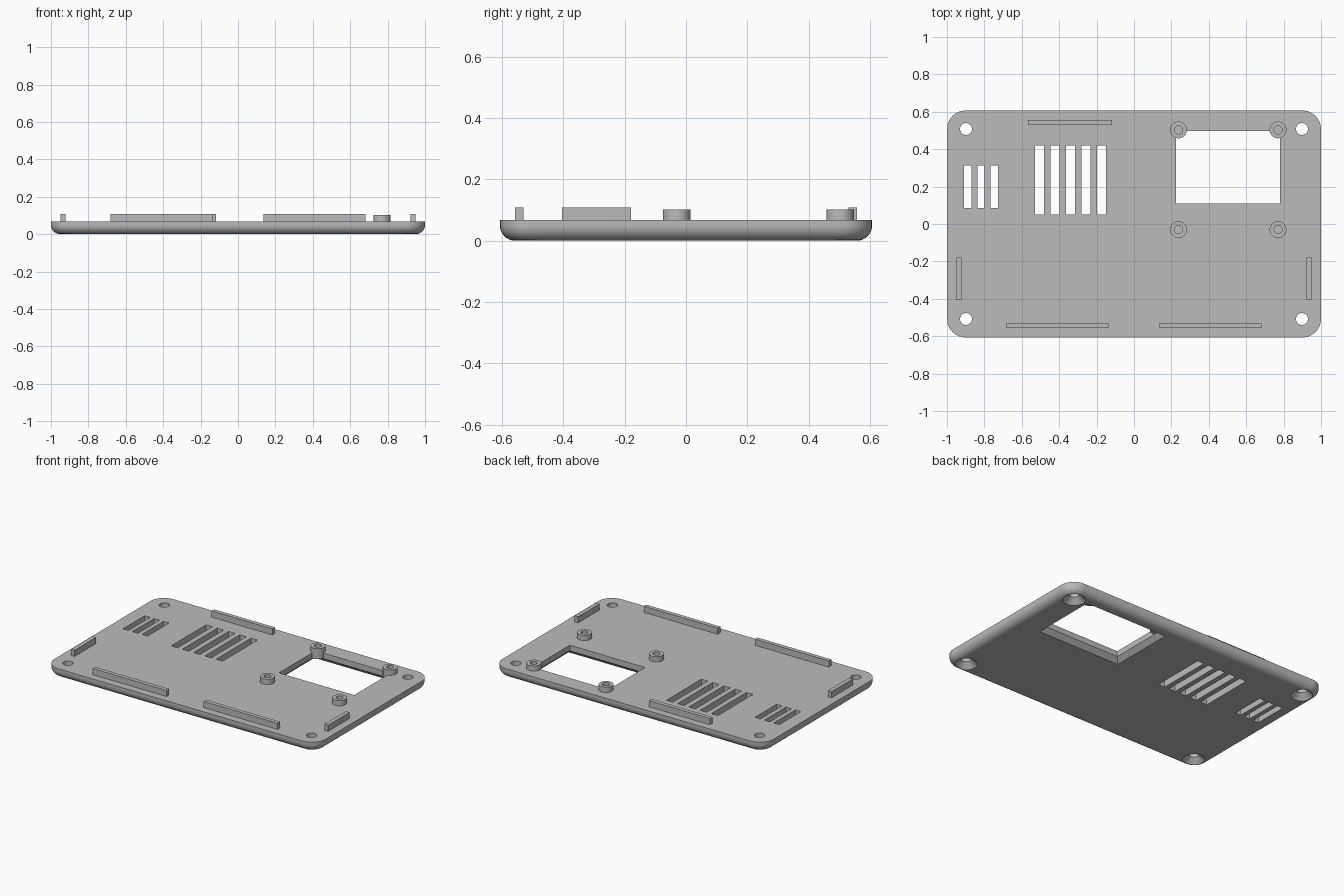
import bpy, bmesh
from math import sin, cos, pi, radians

if "Cube" in bpy.data.objects:
    bpy.data.objects.remove(bpy.data.objects["Cube"])

GREY = (0.5, 0.5, 0.5, 1)
grey = bpy.data.materials.new("plain grey plastic")
grey.use_nodes = True
grey.diffuse_color = GREY
grey.node_tree.nodes["Principled BSDF"].inputs["Base Color"].default_value = GREY

TOP = 0.067      # upper face of the plate
HALF_Y = 0.607   # half depth of the plate


def rounded_rect(hx, hy, r, z, steps=8):
    pts = []
    for i, (sx, sy) in enumerate([(1, 1), (-1, 1), (-1, -1), (1, -1)]):
        for k in range(steps + 1):
            a = (i + k / steps) * pi / 2
            pts.append((sx * (hx - r) + r * cos(a), sy * (hy - r) + r * sin(a), z))
    return pts


def rect(x0, x1, y0, y1, z, grow=0):
    x0, x1, y0, y1 = x0 - grow, x1 + grow, y0 - grow, y1 + grow
    return [(x0, y0, z), (x1, y0, z), (x1, y1, z), (x0, y1, z)]


def circle(x, y, r, z, n=32):
    return [(x + r * cos(2 * pi * k / n), y + r * sin(2 * pi * k / n), z) for k in range(n)]


def loft(name, rings):
    """Solid through a stack of matching rings, capped at both ends."""
    bm = bmesh.new()
    loops = [[bm.verts.new(p) for p in ring] for ring in rings]
    n = len(loops[0])
    for a, b in zip(loops, loops[1:]):
        for i in range(n):
            j = (i + 1) % n
            bm.faces.new((a[i], a[j], b[j], b[i]))
    bm.faces.new(loops[0][::-1])
    bm.faces.new(loops[-1])
    bmesh.ops.recalc_face_normals(bm, faces=bm.faces)
    mesh = bpy.data.meshes.new(name)
    bm.to_mesh(mesh)
    bm.free()
    mesh.materials.append(grey)
    obj = bpy.data.objects.new(name, mesh)
    bpy.context.collection.objects.link(obj)
    return obj


def activate(obj):
    bpy.ops.object.select_all(action="DESELECT")
    obj.select_set(True)
    bpy.context.view_layer.objects.active = obj


def smooth(obj):
    activate(obj)
    bpy.ops.object.shade_smooth_by_angle(angle=radians(30))


def box(name, x0, x1, y0, y1, z0, z1):
    return loft(name, [rect(x0, x1, y0, y1, z0), rect(x0, x1, y0, y1, z1)])


# Plate with rounded corners and a rounded lower edge
FILLET = 0.05
rings = []
for k in range(9):
    a = k / 8 * pi / 2
    inset = FILLET * (1 - sin(a))
    rings.append(rounded_rect(1 - inset, HALF_Y - inset, 0.1 - inset, FILLET * (1 - cos(a))))
rings.append(rounded_rect(1, HALF_Y, 0.1, TOP))
plate = loft("base_plate", rings)

# Cutters: screen window with a flare on the underside
win = (0.225, 0.78, 0.11, 0.496)
cutters = [loft("window_cutter", [rect(*win, -0.01, 0.04), rect(*win, 0.03), rect(*win, 0.2)])]

# Cutters: countersunk screw holes
for sx in (-1, 1):
    for sy in (-1, 1):
        x, y = sx * 0.898, sy * 0.508
        cutters.append(loft("screw_hole_cutter", [
            circle(x, y, 0.079, -0.01), circle(x, y, 0.032, 0.037), circle(x, y, 0.032, 0.2)]))

# Cutters: two groups of vent slots
for count, first, pitch, half, y0, y1 in [(5, -0.506, 0.083, 0.024, 0.052, 0.421),
                                          (3, -0.888, 0.07, 0.02, 0.086, 0.314)]:
    for k in range(count):
        x = first + k * pitch
        cutters.append(box("vent_cutter", x - half, x + half, y0, y1, -0.1, 0.2))

activate(plate)
for cutter in cutters:
    cutter.hide_render = True
    mod = plate.modifiers.new("cut", "BOOLEAN")
    mod.operation, mod.solver, mod.object = "DIFFERENCE", "EXACT", cutter
    bpy.ops.object.modifier_apply(modifier=mod.name)
    bpy.data.objects.remove(cutter)
smooth(plate)
weighted = plate.modifiers.new("even_shading", "WEIGHTED_NORMAL")
weighted.keep_sharp = True

# Locating tabs around the rim
RIM = 0.108
box("back_tab", -0.566, -0.118, 0.53, 0.557, TOP - 0.01, RIM)
for side, s in (("left", 1), ("right", -1)):
    xa, xb = sorted((s * 0.137, s * 0.682))
    box(f"front_{side}_tab", xa, xb, -0.557, -0.53, TOP - 0.01, RIM)
    xa, xb = sorted((s * 0.921, s * 0.948))
    box(f"{side}_side_tab", xa, xb, -0.405, -0.18, TOP - 0.01, RIM)

# Standoffs with blind bores around the window
for i, x in enumerate((0.238, 0.77)):
    for j, y in enumerate((-0.03, 0.503)):
        smooth(loft(f"standoff_{2 * i + j + 1}", [
            circle(x, y, 0.045, 0.032), circle(x, y, 0.045, 0.102),
            circle(x, y, 0.022, 0.102), circle(x, y, 0.022, TOP + 0.002)]))
